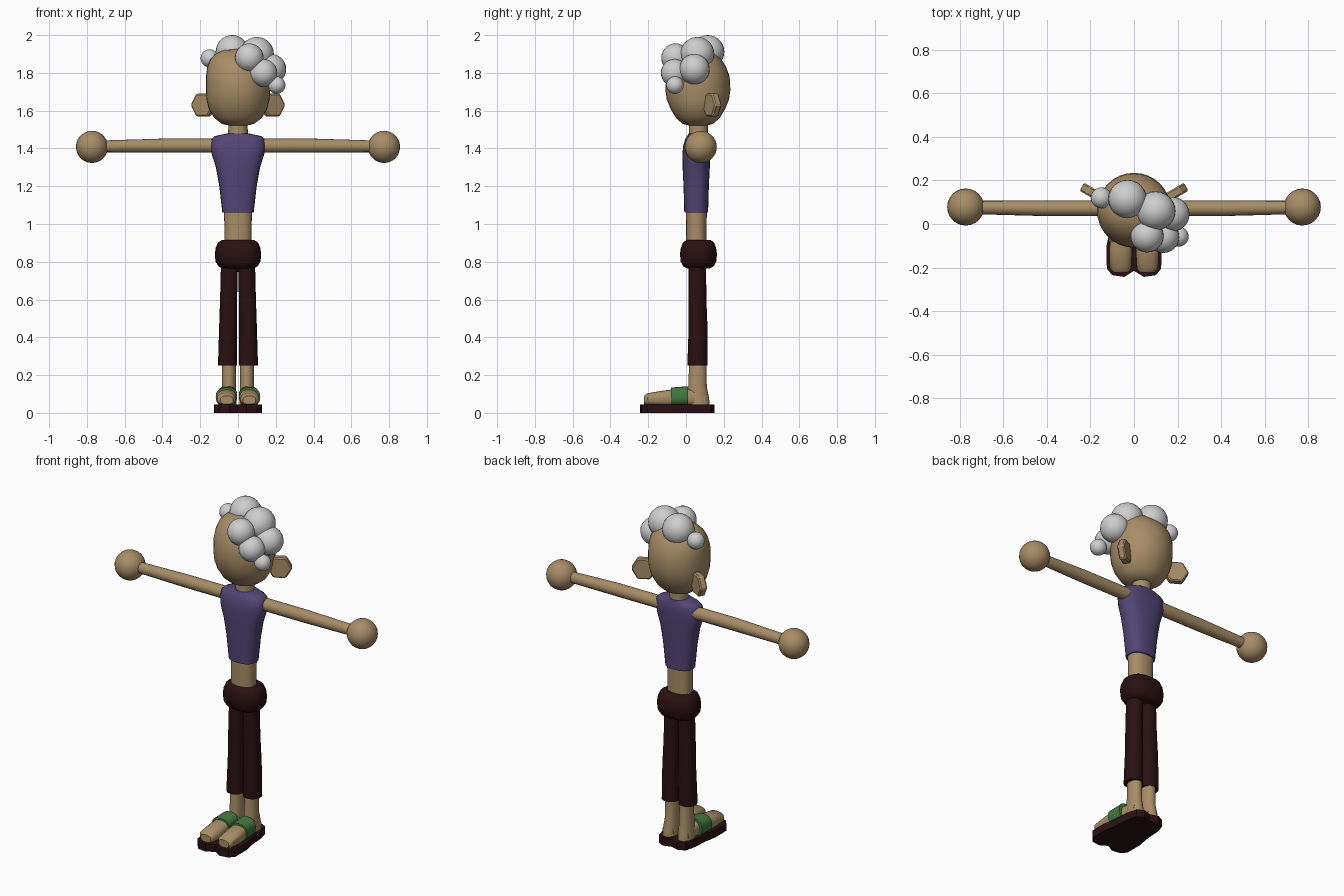
import bpy, bmesh, math
from mathutils import Vector, Matrix

if "Cube" in bpy.data.objects:
    bpy.data.objects.remove(bpy.data.objects["Cube"])


def mat(name, rgb):
    m = bpy.data.materials.new(name)
    m.diffuse_color = (*rgb, 1)
    m.use_nodes = True
    m.node_tree.nodes["Principled BSDF"].inputs["Base Color"].default_value = m.diffuse_color
    return m


SKIN = mat("skin tan", (0.39, 0.265, 0.135))
HAIR = mat("hair grey", (0.62, 0.62, 0.62))
SHIRT = mat("shirt purple", (0.085, 0.06, 0.18))
DARK = mat("dark maroon", (0.022, 0.005, 0.006))
GREEN = mat("strap green", (0.055, 0.19, 0.05))


def finish(bm, name, m, angle=40):
    bmesh.ops.recalc_face_normals(bm, faces=bm.faces)
    me = bpy.data.meshes.new(name)
    bm.to_mesh(me)
    bm.free()
    me.materials.append(m)
    ob = bpy.data.objects.new(name, me)
    bpy.context.collection.objects.link(ob)
    bpy.ops.object.select_all(action='DESELECT')
    bpy.context.view_layer.objects.active = ob
    ob.select_set(True)
    bpy.ops.object.shade_smooth_by_angle(angle=math.radians(angle))
    return ob


def loft(name, m, rings, axis='z', power=2.0, segs=24, side=1):
    """Skin superellipse rings (centre xyz, half sizes a, b) lying across an axis."""
    u, v = {'x': ((0, 1, 0), (0, 0, 1)), 'y': ((1, 0, 0), (0, 0, 1)),
            'z': ((1, 0, 0), (0, 1, 0))}[axis]
    u, v = Vector(u), Vector(v)
    bm = bmesh.new()
    loops = []
    for x, y, z, a, b in rings:
        loop = []
        for i in range(segs):
            t = 2 * math.pi * i / segs
            c, s = math.cos(t), math.sin(t)
            c = math.copysign(abs(c) ** (2 / power), c)
            s = math.copysign(abs(s) ** (2 / power), s)
            p = Vector((x, y, z)) + u * a * c + v * b * s
            p.x *= side
            loop.append(bm.verts.new(p))
        loops.append(loop)
    for p, q in zip(loops, loops[1:]):
        for i in range(segs):
            j = (i + 1) % segs
            bm.faces.new((p[i], p[j], q[j], q[i]))
    bm.faces.new(loops[0])
    bm.faces.new(loops[-1])
    return finish(bm, name, m)


def ball(name, m, centre, r):
    bm = bmesh.new()
    bmesh.ops.create_uvsphere(bm, u_segments=24, v_segments=14, radius=r,
                              matrix=Matrix.Translation(centre))
    return finish(bm, name, m)


# Head and neck
HY = 0.063
head = [(1.522, .05, .05), (1.53, .085, .08), (1.56, .125, .115), (1.61, .155, .145),
        (1.66, .167, .165), (1.71, .17, .172), (1.78, .17, .168), (1.83, .163, .15),
        (1.87, .147, .125), (1.90, .12, .095), (1.92, .08, .06), (1.927, .035, .03)]
loft("head", SKIN, [(0, HY, z, a, b) for z, a, b in head], segs=32)
loft("neck", SKIN, [(0, .066, 1.45, .053, .051), (0, .066, 1.56, .05, .05)])

# Hair curls
for i, (x, y, z, r) in enumerate([
        (-.03, .115, 1.912, .088), (.10, .06, 1.90, .09), (-.15, .12, 1.877, .048),
        (.175, .045, 1.82, .08), (.06, -.055, 1.88, .076), (.135, -.06, 1.80, .073),
        (.205, -.058, 1.735, .046)]):
    ball(f"hair_curl_{i + 1}", HAIR, (x, y, z), r)

# Shirt, bare midriff and puffed hip band
loft("shirt", SHIRT, [
    (0, .054, 1.06, .083, .063), (0, .054, 1.2, .099, .067), (0, .054, 1.3, .117, .072),
    (0, .055, 1.365, .138, .074), (0, .057, 1.41, .145, .073), (0, .062, 1.45, .14, .066),
    (0, .064, 1.465, .125, .058), (0, .066, 1.48, .055, .053)], power=2.5)
loft("midriff", SKIN, [(0, .055, .88, .072, .055), (0, .055, 1.0, .072, .054),
                       (0, .055, 1.08, .076, .056)], power=2.3)
loft("hip_band", DARK, [
    (0, .066, .765, .085, .06), (0, .066, .775, .102, .08), (0, .066, .80, .119, .094),
    (0, .066, .84, .123, .098), (0, .066, .875, .118, .093), (0, .066, .902, .106, .082),
    (0, .066, .915, .085, .065)], power=2.4)

# Paired parts
for s, tag in ((1, "left"), (-1, "right")):
    loft(tag + "_arm", SKIN, [(.10, .072, 1.415, .036, .037), (.4, .072, 1.415, .036, .037),
                              (.72, .076, 1.411, .031, .031)], axis='x', side=s, segs=16)
    ball(tag + "_hand", SKIN, (s * .773, .078, 1.408), .085)

    # Ear: bevelled six-sided disc swept backwards
    bm = bmesh.new()
    bmesh.ops.create_cone(bm, cap_ends=True, segments=6, radius1=.07, radius2=.07, depth=.042)
    bmesh.ops.bevel(bm, geom=bm.edges[:], offset=.007, segments=1, affect='EDGES')
    out, up = Vector((s * .87, .5, 0)).normalized(), Vector((0, 0, 1))
    across = Vector((0, 0, 0)) + out.cross(up)
    for v in bm.verts:
        # corner of the hexagon points outward
        x, y, z = Matrix.Rotation(math.radians(0), 3, 'Z') @ v.co
        corner, flat = (x, y) if abs(max(w.co.x for w in bm.verts)) < 0 else (y, x)
        v.co = Vector((s * .182, .138, 1.63)) + out * corner + up * flat + across * z
    finish(bm, tag + "_ear", SKIN, 25)

    # Trouser leg, ankle, foot and strap
    loft(tag + "_trouser_leg", DARK, [
        (.045, .06, .80, .045, .046), (.05, .06, .6, .045, .048), (.053, .064, .45, .047, .05),
        (.055, .06, .25, .051, .053)], side=s, power=2.2)
    loft(tag + "_ankle", SKIN, [
        (.048, .063, .30, .037, .045), (.048, .061, .14, .037, .049),
        (.05, .064, .08, .042, .058), (.05, .066, .04, .042, .06)], side=s)
    loft(tag + "_foot", SKIN, [
        (.06, -.222, .068, .034, .022), (.062, -.205, .072, .049, .032),
        (.061, -.12, .076, .053, .042), (.057, -.05, .08, .05, .047),
        (.05, .05, .08, .04, .045), (.05, .10, .07, .036, .03)],
        axis='y', side=s, power=2.5)
    loft(tag + "_strap", GREEN, [
        (.061, -.08, .085, .057, .049), (.058, .01, .089, .054, .052)],
        axis='y', side=s, power=2.5)

    # Sole: extruded outline
    outline = [(0, -.215), (.045, -.243), (.10, -.235), (.125, -.205), (.126, -.1), (.112, -.03),
               (.105, .07), (.09, .13), (.05, .15), (.0, .135)]
    bm = bmesh.new()
    f = bm.faces.new([bm.verts.new((s * x, y, 0)) for x, y in outline])
    ext = bmesh.ops.extrude_face_region(bm, geom=[f])
    for g in ext["geom"]:
        if isinstance(g, bmesh.types.BMVert):
            g.co.z = .045
    finish(bm, tag + "_sole", DARK, 30)
